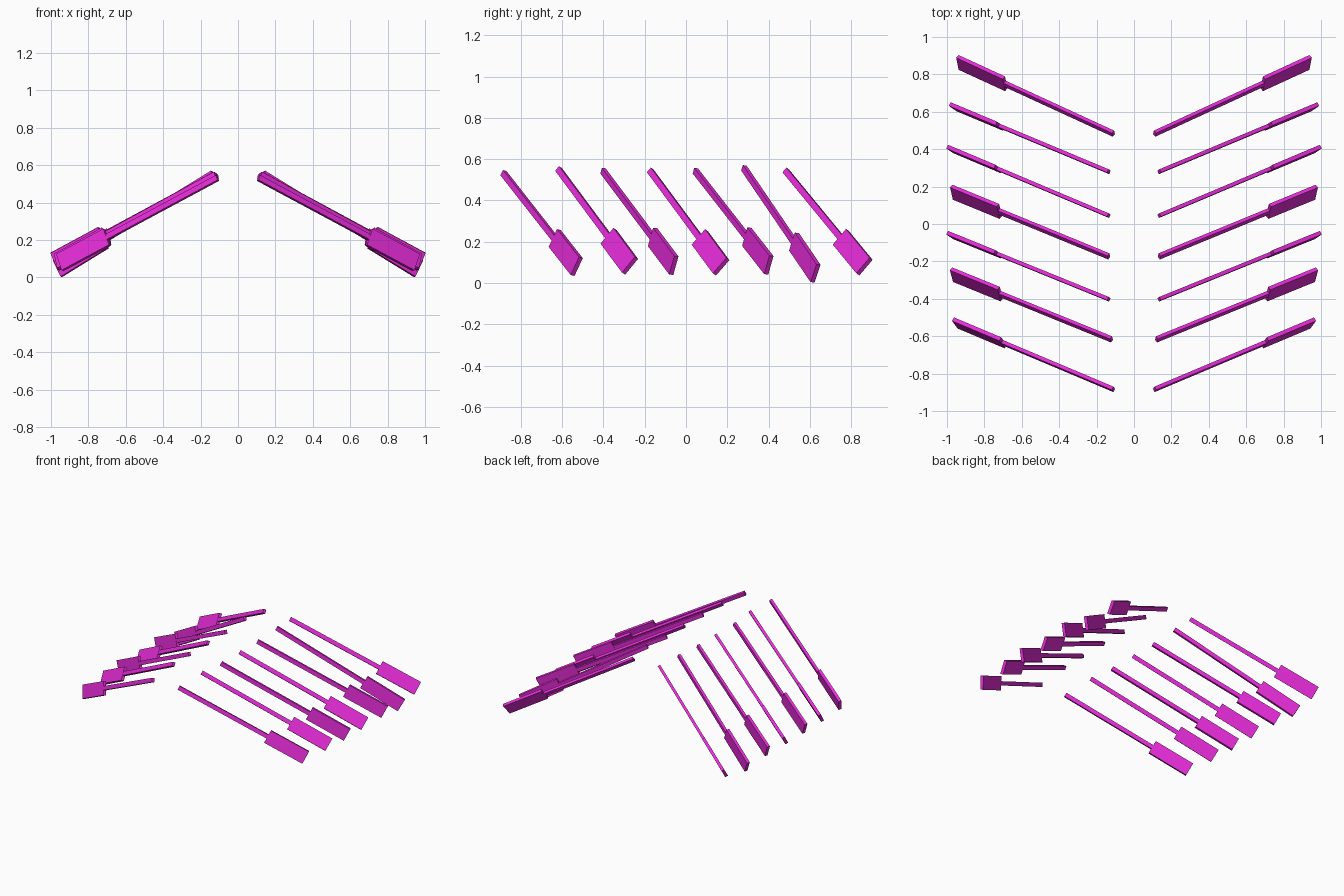
import bpy
import bmesh
from math import radians, cos, sin
from mathutils import Vector, Matrix

cube = bpy.data.objects.get("Cube")
if cube:
    bpy.data.objects.remove(cube, do_unlink=True)

magenta = bpy.data.materials.new("magenta")
magenta.use_nodes = True
colour = (0.79, 0.025, 0.69, 1)
magenta.diffuse_color = colour
magenta.node_tree.nodes["Principled BSDF"].inputs["Base Color"].default_value = colour


def beam(name, start, end, width, thickness, roll):
    """Flat bar from start to end, rolled about its axis and mirrored across x."""
    along = (end - start).normalized()
    side = along.cross(Vector((0, 0, 1))).normalized()
    up = side.cross(along)
    normal = side * cos(roll) + up * sin(roll)
    wide = up * cos(roll) - side * sin(roll)
    turn = Matrix((along, wide, normal)).transposed().to_4x4()
    size = Matrix.Diagonal(((end - start).length, width, thickness, 1))
    bm = bmesh.new()
    bmesh.ops.create_cube(bm, size=1,
                          matrix=Matrix.Translation((start + end) / 2) @ turn @ size)
    bmesh.ops.recalc_face_normals(bm, faces=bm.faces)
    mesh = bpy.data.meshes.new(name)
    bm.to_mesh(mesh)
    bm.free()
    mesh.materials.append(magenta)
    obj = bpy.data.objects.new(name, mesh)
    bpy.context.collection.objects.link(obj)
    mirror = obj.modifiers.new("mirror", 'MIRROR')
    mirror.use_axis = (True, False, False)


# Handle end, blade tip and roll in degrees, from the back row to the front row
rows = [
    ((0.11, 0.483, 0.543), (0.938, 0.864, 0.08), 32),
    ((0.135, 0.28, 0.557), (0.965, 0.627, 0.047), 6),
    ((0.135, 0.045, 0.543), (0.98, 0.401, 0.087), 5),
    ((0.135, -0.173, 0.543), (0.97, 0.17, 0.079), 33),
    ((0.135, -0.402, 0.543), (0.98, -0.059, 0.085), 5),
    ((0.12, -0.617, 0.55), (0.97, -0.271, 0.084), 31),
    ((0.11, -0.884, 0.532), (0.953, -0.529, 0.08), 15),
]

for number, (handle, tip, degrees) in enumerate(rows, 1):
    handle, tip, roll = Vector(handle), Vector(tip), radians(degrees)
    neck = handle.lerp(tip, 0.7)
    beam(f"oar_shaft_{number}", handle, neck.lerp(tip, 0.1), 0.03, 0.02, roll)
    beam(f"oar_blade_{number}", neck, tip, 0.1, 0.022, roll)
